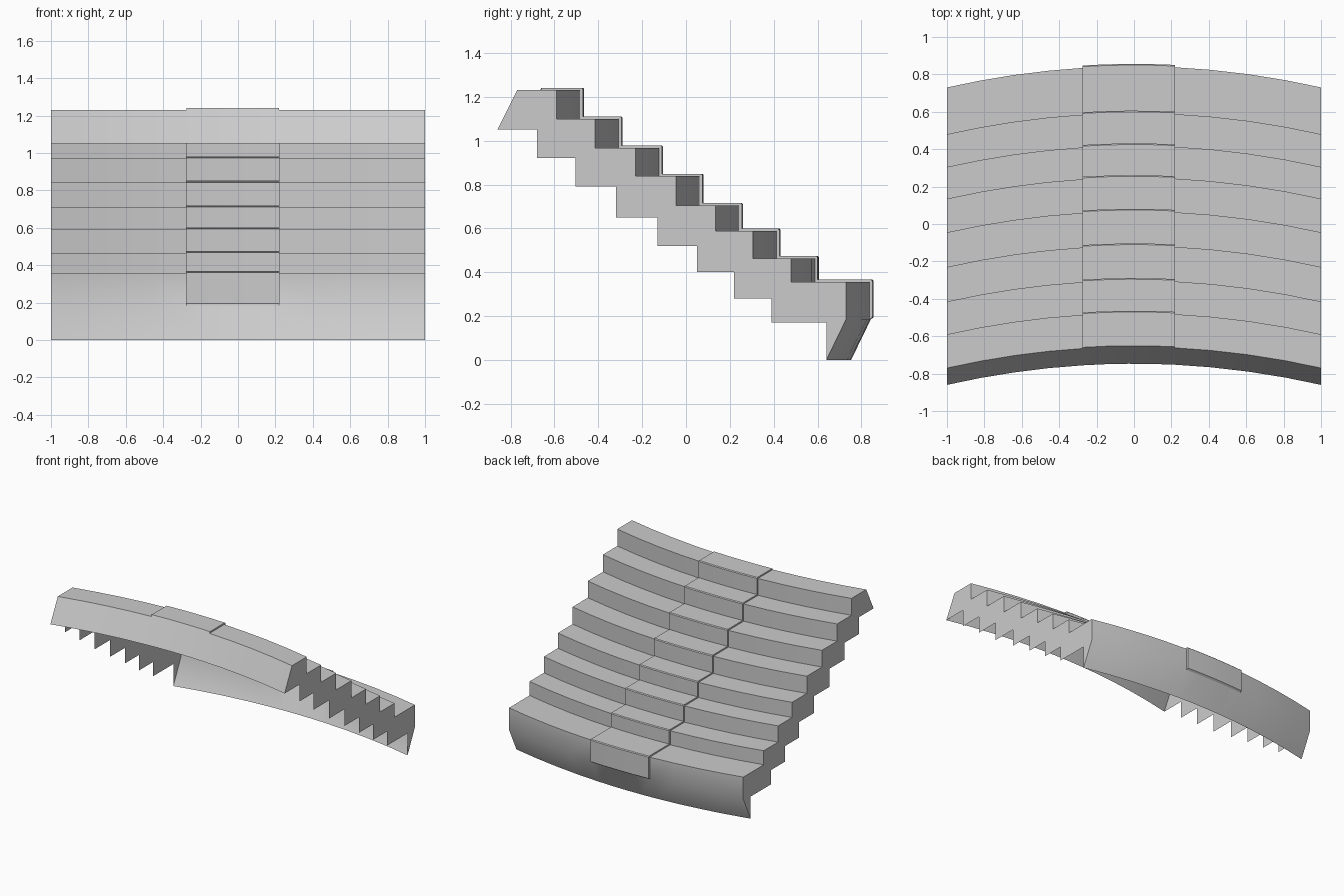
import bpy, bmesh

if "Cube" in bpy.data.objects:
    bpy.data.objects.remove(bpy.data.objects["Cube"])

# Step edges (y of each riser, z of each tread) at the outer ends x = +-1
RISERS = [-0.59, -0.415, -0.23, -0.045, 0.135, 0.305, 0.48, 0.73]
TREADS = [1.23, 1.10, 0.967, 0.838, 0.705, 0.588, 0.463, 0.355]
# Lower saw-tooth edge of the end walls
LOW_Y = [0.64, 0.39, 0.22, 0.05, -0.13, -0.32, -0.505, -0.68, -0.86]
LOW_Z = [0.17, 0.28, 0.40, 0.52, 0.65, 0.79, 0.92, 1.05]
X_LEFT = [-1, -0.82, -0.64, -0.46, -0.275]
X_MID = [-0.275, -0.15, -0.03, 0.10, 0.22]
X_RIGHT = [0.22, 0.41, 0.61, 0.81, 1]


def bow(x):
    return 0.113 * (1 - x * x)


def stair_line():
    pts = [(-0.77, TREADS[0])]
    for i, (y, z) in enumerate(zip(RISERS, TREADS)):
        pts.append((y, z))
        pts.append((y, TREADS[i + 1] if i + 1 < len(TREADS) else 0.185))
    return pts


def runner_line(dy=0.013, dz=0.011, c=0.006):
    pts = [(-0.77, TREADS[0]), (-0.764, TREADS[0] + dz)]
    for i, (y, z) in enumerate(zip(RISERS, TREADS)):
        pts += [(y + dy - c, z + dz), (y + dy, z + dz - c)]
        pts.append((y + dy, TREADS[i + 1] + dz) if i + 1 < len(TREADS)
                   else (y + dy, 0.195))
    return pts + [(RISERS[-1], 0.185)]


def ring(bm, line, x):
    return [bm.verts.new((x, y + bow(x), z)) for y, z in line]


def sweep(bm, line, xs):
    """Open bowed sheet following a y-z line across the given x stations."""
    rings = [ring(bm, line, x) for x in xs]
    for a, b in zip(rings, rings[1:]):
        for i in range(len(line) - 1):
            bm.faces.new((a[i], b[i], b[i + 1], a[i + 1]))


def wall(bm, outline, x, facing):
    face = bm.faces.new(ring(bm, outline, x))
    face.normal_update()
    if face.normal.x * facing < 0:
        face.normal_flip()


def finish(bm, name):
    bmesh.ops.remove_doubles(bm, verts=bm.verts, dist=0.0005)
    mesh = bpy.data.meshes.new(name)
    bm.to_mesh(mesh)
    bm.free()
    obj = bpy.data.objects.new(name, mesh)
    bpy.context.collection.objects.link(obj)
    bpy.ops.object.select_all(action='DESELECT')
    obj.select_set(True)
    bpy.context.view_layer.objects.active = obj
    bpy.ops.object.shade_smooth_by_angle(angle=0.5)


front, back = (-0.86, 1.05), (0.64, 0.0)
steps = stair_line()
runner = runner_line()

# Steps either side of the runner, open underneath
bm = bmesh.new()
full = [front] + steps + [back]
sweep(bm, full, X_LEFT)
sweep(bm, full, X_RIGHT)
# Sloping front and back lips below the runner
sweep(bm, [front, steps[0]], X_MID)
sweep(bm, [steps[-1], back], X_MID)
# Saw-tooth end walls
lower = []
for i, z in enumerate(LOW_Z):
    lower += [(LOW_Y[i], z), (LOW_Y[i + 1], z)]
outline = steps + [back] + lower
wall(bm, outline, 1, 1)
wall(bm, outline, -1, -1)
finish(bm, "steps")

# Raised centre runner with thin side walls
bm = bmesh.new()
sweep(bm, runner, X_MID)
edge = runner + steps[-2:0:-1]
wall(bm, edge, X_MID[0], -1)
wall(bm, edge, X_MID[-1], 1)
finish(bm, "carpet_runner")
